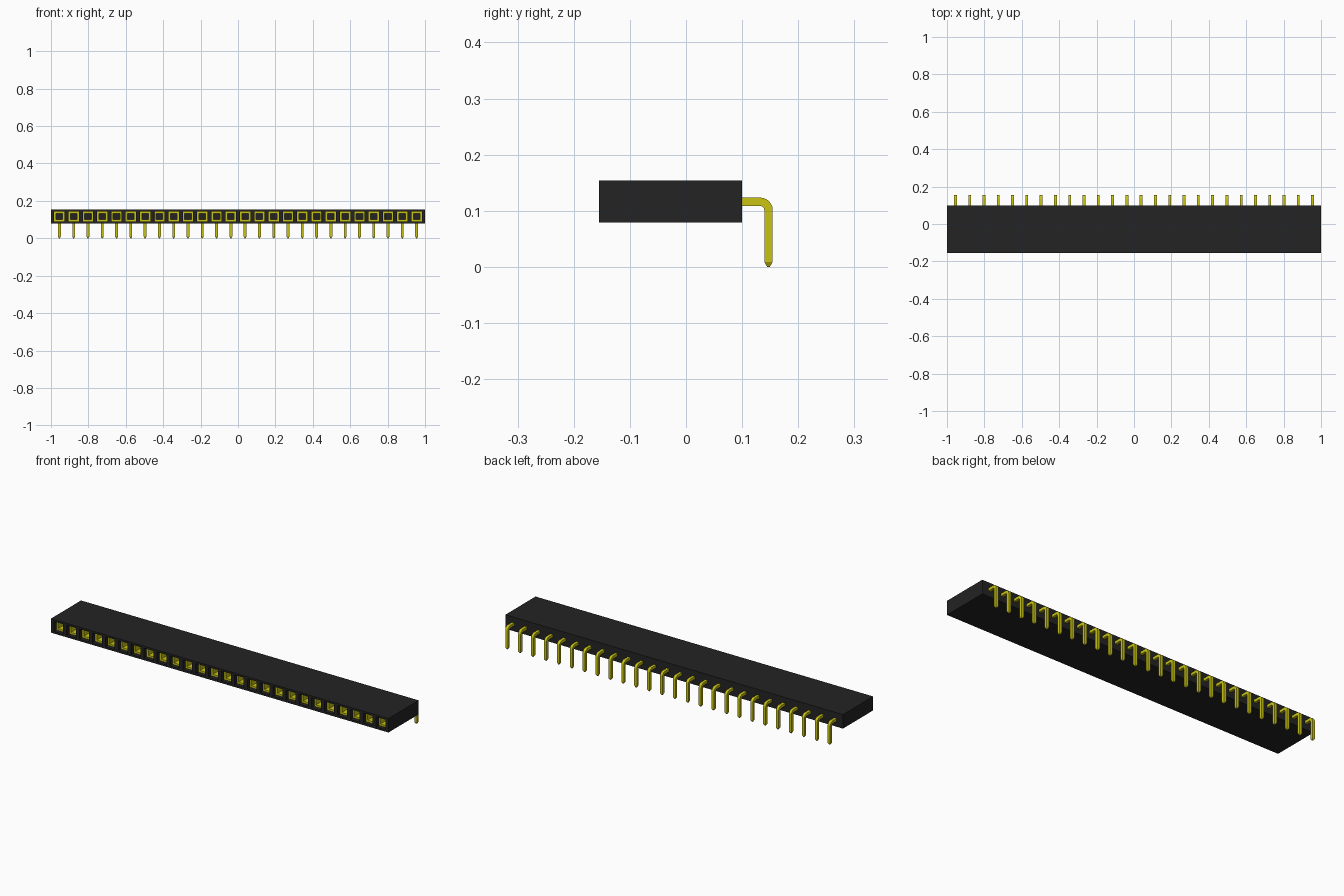
import bpy, bmesh, math
from mathutils import Vector

cube = bpy.data.objects.get("Cube")
if cube:
    bpy.data.objects.remove(cube)

COUNT, PITCH = 26, 0.0764
BACK, FRONT, LOW, HIGH = 0.1, -0.155, 0.079, 0.154
PIN_Z, PIN_Y, HALF = 0.116, 0.147, 0.0075
START = -PITCH * (COUNT - 1) / 2


def material(name, color):
    m = bpy.data.materials.new(name)
    m.use_nodes = True
    m.diffuse_color = (*color, 1)
    m.node_tree.nodes["Principled BSDF"].inputs["Base Color"].default_value = (*color, 1)
    return m


black = material("black plastic", (0.017, 0.017, 0.017))
gold = material("yellow gold", (0.58, 0.55, 0.006))


def finish(bm, name, *mats):
    bmesh.ops.recalc_face_normals(bm, faces=bm.faces)
    mesh = bpy.data.meshes.new(name)
    bm.to_mesh(mesh)
    bm.free()
    for m in mats:
        mesh.materials.append(m)
    ob = bpy.data.objects.new(name, mesh)
    bpy.context.collection.objects.link(ob)
    return ob


# Housing: one box sliced into cells, each front cell sunk into a socket
bm = bmesh.new()
bmesh.ops.create_cube(bm, size=1)
for v in bm.verts:
    v.co = Vector((v.co.x * 2, (BACK + FRONT) / 2 + v.co.y * (BACK - FRONT),
                   (LOW + HIGH) / 2 + v.co.z * (HIGH - LOW)))
for i in range(COUNT + 1):
    bmesh.ops.bisect_plane(bm, geom=bm.verts[:] + bm.edges[:] + bm.faces[:],
                           plane_co=(START + (i - 0.5) * PITCH, 0, 0), plane_no=(1, 0, 0))
cells = [f for f in bm.faces if f.normal.y < -0.9 and f.calc_area() > PITCH * 0.05]
bmesh.ops.inset_individual(bm, faces=cells, thickness=0.015)
bmesh.ops.inset_individual(bm, faces=cells, thickness=0.0001, depth=-0.022)
# Contact at the bottom of each socket, with a deeper slot in its middle
for f in cells:
    f.material_index = 1
bmesh.ops.inset_individual(bm, faces=cells, thickness=0.014)
bmesh.ops.inset_individual(bm, faces=cells, thickness=0.0001, depth=-0.05)
for f in cells:
    f.material_index = 0
finish(bm, "housing", black, gold)

# Pins: square section swept round a bend, with a tapered tip
R = 0.0145
rings = [((BACK - 0.01, PIN_Z), (0, 1), HALF)]
for k in range(7):
    a = math.pi / 2 * (1 - k / 6)
    n = (math.cos(a), math.sin(a))
    rings.append(((PIN_Y - R + R * n[0], PIN_Z - R + R * n[1]), n, HALF))
rings += [((PIN_Y, 0.009), (1, 0), HALF), ((PIN_Y, 0), (1, 0), HALF * 0.3)]
for i in range(COUNT):
    x = START + i * PITCH
    bm = bmesh.new()
    prev = None
    for (y, z), n, h in rings:
        ring = [bm.verts.new((x + sx * h, y + s * h * n[0], z + s * h * n[1]))
                for sx, s in ((-1, -1), (1, -1), (1, 1), (-1, 1))]
        if prev:
            for j in range(4):
                bm.faces.new((prev[j], prev[j - 1], ring[j - 1], ring[j]))
        else:
            bm.faces.new(ring)
        prev = ring
    bm.faces.new(prev)
    pin = finish(bm, f"pin_{i + 1}", gold)
    bpy.context.view_layer.objects.active = pin
    pin.select_set(True)
    bpy.ops.object.shade_smooth_by_angle(angle=math.radians(30))
    pin.select_set(False)
